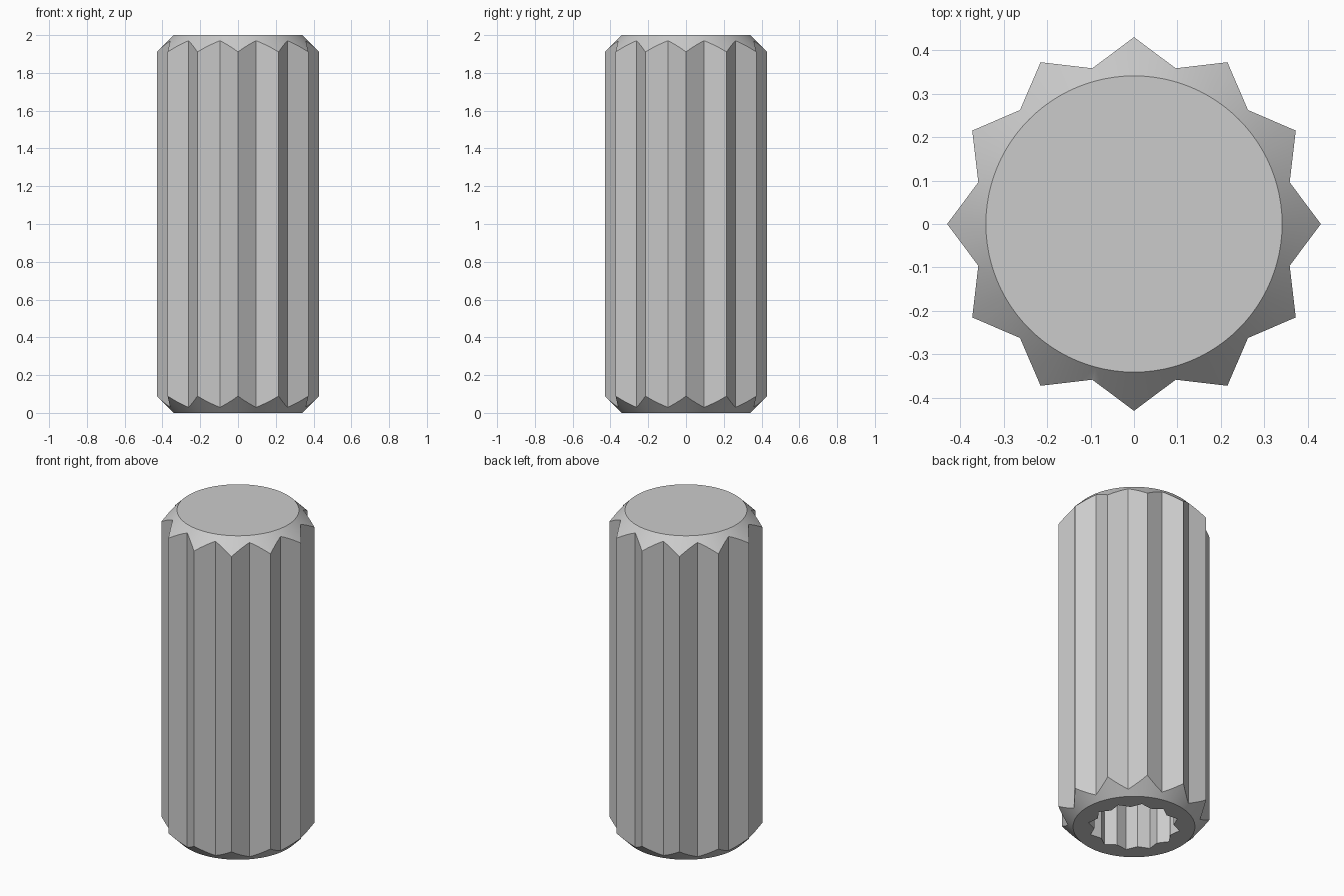
import bpy, bmesh
from math import pi, sin, cos, radians

cube = bpy.data.objects.get("Cube")
if cube:
    bpy.data.objects.remove(cube, do_unlink=True)

HEIGHT = 2.0
POINTS = 12
TIP, VALLEY = 0.43, 0.371
END_RADIUS = 0.341
SOCKET_SCALE = 0.6
SOCKET_DEPTH = 1.7


def new_object(name, bm):
    bmesh.ops.recalc_face_normals(bm, faces=bm.faces)
    mesh = bpy.data.meshes.new(name)
    bm.to_mesh(mesh)
    bm.free()
    ob = bpy.data.objects.new(name, mesh)
    bpy.context.collection.objects.link(ob)
    return ob


def star_prism(name, scale, z0, z1):
    bm = bmesh.new()
    ring = []
    for i in range(POINTS * 2):
        r = scale * (VALLEY if i % 2 else TIP)
        a = pi * i / POINTS
        ring.append(bm.verts.new((r * cos(a), r * sin(a), z0)))
    face = bm.faces.new(ring)
    top = bmesh.ops.extrude_face_region(bm, geom=[face])["geom"]
    verts = [v for v in top if isinstance(v, bmesh.types.BMVert)]
    bmesh.ops.translate(bm, verts=verts, vec=(0, 0, z1 - z0))
    return new_object(name, bm)


def turned_solid(name, profile, segments):
    bm = bmesh.new()
    rings = [[bm.verts.new((r * cos(2 * pi * i / segments), r * sin(2 * pi * i / segments), z))
              for i in range(segments)] for r, z in profile]
    for low, high in zip(rings, rings[1:]):
        for i in range(segments):
            j = (i + 1) % segments
            bm.faces.new((low[i], low[j], high[j], high[i]))
    bm.faces.new(rings[0])
    bm.faces.new(rings[-1])
    return new_object(name, bm)


def cut(target, cutter, operation):
    cutter.hide_render = True
    mod = target.modifiers.new(operation.title(), "BOOLEAN")
    mod.operation = operation
    mod.solver = "EXACT"
    mod.object = cutter
    bpy.context.view_layer.objects.active = target
    bpy.ops.object.modifier_apply(modifier=mod.name)
    bpy.data.objects.remove(cutter, do_unlink=True)


# Fluted barrel, with both ends turned to a 45 degree chamfer
barrel = star_prism("fluted_barrel", 1, -0.1, HEIGHT + 0.1)
out = 0.16
profile = [(END_RADIUS, 0), (END_RADIUS + out, out),
           (END_RADIUS + out, HEIGHT - out), (END_RADIUS, HEIGHT)]
cut(barrel, turned_solid("chamfer_cutter", profile, 96), "INTERSECT")

# Blind star socket in the bottom end
cut(barrel, star_prism("socket_cutter", SOCKET_SCALE, -0.1, SOCKET_DEPTH), "DIFFERENCE")

# Plain grey metal
grey = bpy.data.materials.new("plain_grey")
grey.use_nodes = True
colour = (0.6, 0.6, 0.6, 1)
grey.diffuse_color = colour
grey.node_tree.nodes["Principled BSDF"].inputs["Base Color"].default_value = colour
barrel.data.materials.clear()
barrel.data.materials.append(grey)

bpy.ops.object.select_all(action="DESELECT")
barrel.select_set(True)
bpy.context.view_layer.objects.active = barrel
bpy.ops.object.shade_smooth_by_angle(angle=radians(25))
